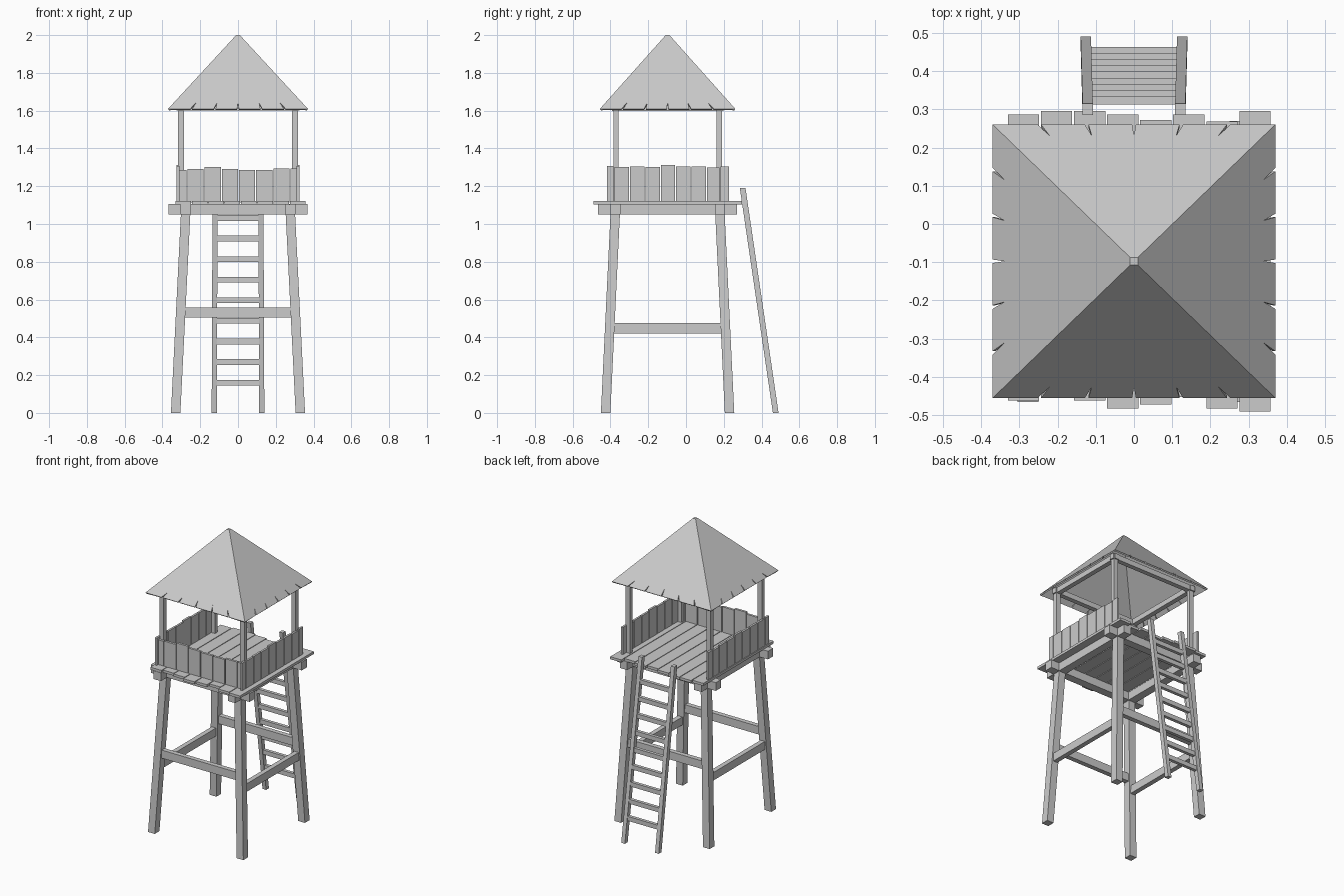
import bpy, bmesh
from mathutils import Vector

if "Cube" in bpy.data.objects:
    bpy.data.objects.remove(bpy.data.objects["Cube"])

CY = -0.0975  # tower centre in y


def mesh_object(name, bm):
    mesh = bpy.data.meshes.new(name)
    bm.to_mesh(mesh)
    bm.free()
    ob = bpy.data.objects.new(name, mesh)
    bpy.context.collection.objects.link(ob)
    return ob


def box(name, x0, x1, y0, y1, z0, z1, shift=(0, 0)):
    """Box between limits; the top can be sheared sideways by shift."""
    bm = bmesh.new()
    bmesh.ops.create_cube(bm, size=1)
    for v in bm.verts:
        up = v.co.z > 0
        v.co = Vector((x1 if v.co.x > 0 else x0, y1 if v.co.y > 0 else y0, z1 if up else z0))
        if up:
            v.co.x += shift[0]
            v.co.y += shift[1]
    return mesh_object(name, bm)


def cbox(name, c, s, shift=(0, 0)):
    lim = [c[i] + k * s[i] / 2 for i in range(3) for k in (-1, 1)]
    return box(name, *lim, shift=shift)


# legs, roof posts
for sx in (-1, 1):
    for sy in (-1, 1):
        cbox("leg", (sx * 0.33, CY + sy * 0.328, 0.55), (0.05, 0.05, 1.1),
             (-sx * 0.055, -sy * 0.053))
        cbox("roof_post", (sx * 0.301, CY + sy * 0.273, 1.355), (0.032, 0.028, 0.5))

# braces, platform beams and roof frame on all sides
for s in (-1, 1):
    cbox("cross_brace", (0, CY + s * 0.303, 0.532), (0.57, 0.032, 0.054))
    cbox("side_brace", (s * 0.308, CY, 0.448), (0.032, 0.58, 0.054))
    cbox("cross_beam", (0, CY + s * 0.2775, 1.078), (0.735, 0.055, 0.055))
    cbox("side_beam", (s * 0.277, CY, 1.077), (0.055, 0.735, 0.055))
    cbox("roof_cross_beam", (0, CY + s * 0.273, 1.618), (0.65, 0.032, 0.035))
    cbox("roof_side_beam", (s * 0.301, CY, 1.617), (0.032, 0.59, 0.035))

# deck planks with uneven ends
fronts = (-0.462, -0.452, -0.461, -0.482, -0.472, -0.452, -0.482, -0.49)
backs = (0.287, 0.296, 0.296, 0.287, 0.272, 0.287, 0.268, 0.296)
for i, (f, b) in enumerate(zip(fronts, backs)):
    x = -0.33 + i * 0.0865
    box("deck_plank", x, x + 0.082, f, b, 1.104, 1.121)

# front railing planks
edges = [-0.313, -0.27, -0.179, -0.088, 0.003, 0.094, 0.185, 0.276, 0.313]
tops = (1.287, 1.29, 1.302, 1.292, 1.287, 1.286, 1.294, 1.294)
for a, b, t in zip(edges, edges[1:], tops):
    box("front_rail_plank", a + 0.002, b - 0.003, CY - 0.305, CY - 0.289, 1.115, t)

# side railing planks
edges = [-0.422, -0.381, -0.299, -0.218, -0.136, -0.055, 0.027, 0.108, 0.18, 0.231]
tops = (1.306, 1.303, 1.305, 1.303, 1.312, 1.304, 1.304, 1.298, 1.304)
for s in (-1, 1):
    for a, b, t in zip(edges, edges[1:], tops):
        cbox("side_rail_plank", (s * 0.318, (a + b) / 2, (1.115 + t) / 2),
             (0.014, b - a - 0.005, t - 1.115))

# pyramid roof shell with notched eaves
HX, HY, Z0, Z1, TIP = 0.37, 0.358, 1.61, 2.0, 0.01
bm = bmesh.new()
for side in range(4):
    half, out = ((HX, HY), (HY, HX))[side % 2]

    def point(u, t):
        """u runs along the eave, t goes from eave (0) to tip (1)."""
        w = half + (TIP - half) * t
        d = out + (TIP - out) * t
        x, y = u * w, -d
        for _ in range(side):
            x, y = -y, x
        return bm.verts.new((x, y + CY, Z0 + (Z1 - Z0) * t))

    outline = [point(-1, 0)]
    for k in range(-2, 3):
        u = k * 0.335
        outline += [point(u - 0.013, 0), point(u * 0.97, 0.085), point(u + 0.013, 0)]
    outline += [point(1, 0), point(1, 1), point(-1, 1)]
    bm.faces.new(outline)
bmesh.ops.remove_doubles(bm, verts=bm.verts, dist=0.0005)
bmesh.ops.holes_fill(bm, edges=[e for e in bm.edges if all(v.co.z > 1.99 for v in e.verts)], sides=4)
roof = mesh_object("roof", bm)
solid = roof.modifiers.new("thickness", 'SOLIDIFY')
solid.thickness = 0.01
solid.offset = -1

# ladder leaning on the open back
for s in (-1, 1):
    cbox("ladder_rail", (s * 0.126, 0.475, 0.595), (0.027, 0.03, 1.19), (-s * 0.005, -0.175))
for i in range(9):
    z = 0.16 + i * 0.109
    cbox("ladder_rung", (0, 0.475 - 0.147 * z, z), (0.232, 0.022, 0.03))
